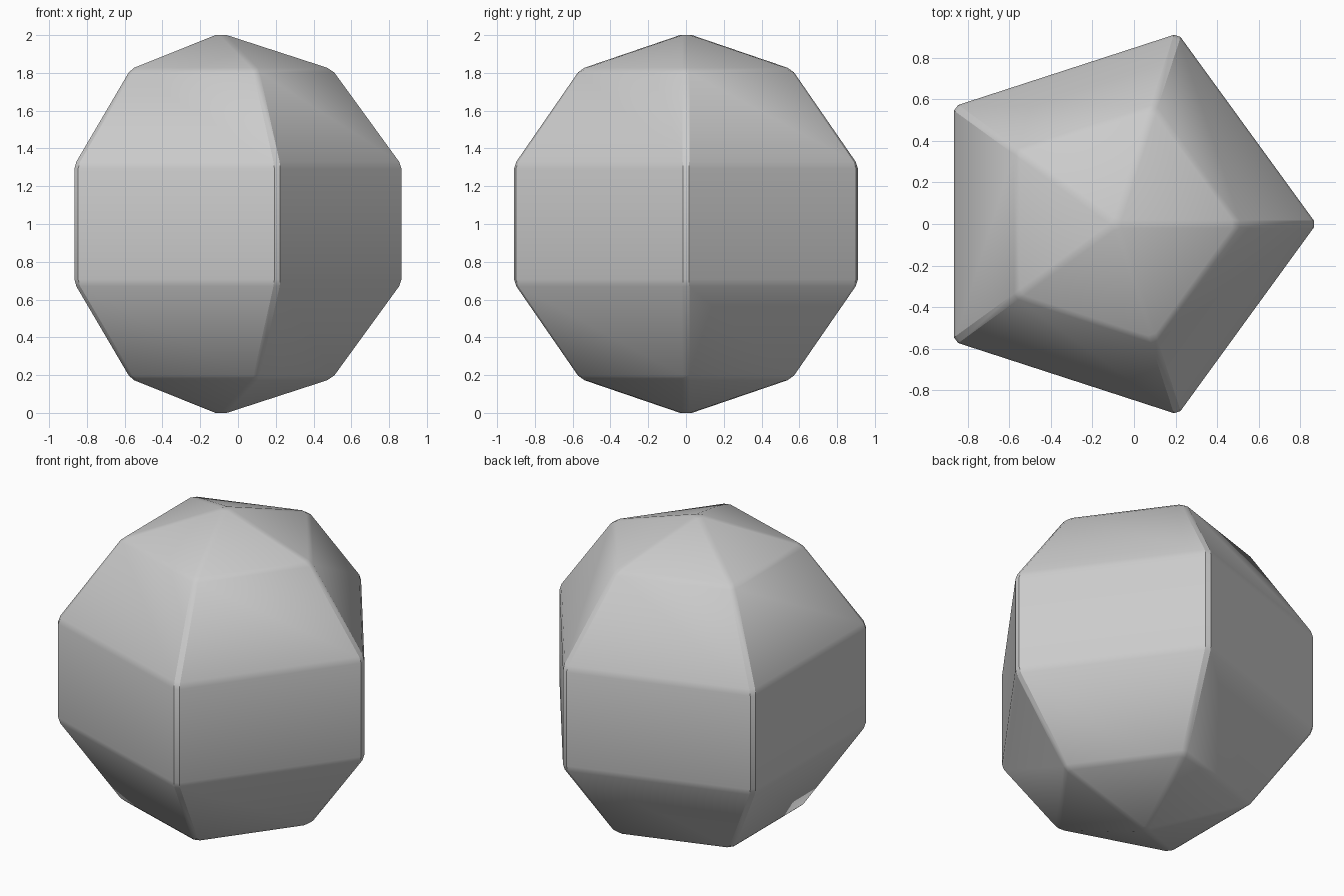
import bpy
from math import radians, sin, cos

if "Cube" in bpy.data.objects:
    bpy.data.objects.remove(bpy.data.objects["Cube"])

BEVEL = 0.02
RADIUS = 1.0133  # the bevel trims the poles back to a height of 2

# Faceted ball: five segments, five rings, one corner towards +x
bpy.ops.mesh.primitive_uv_sphere_add(segments=5, ring_count=5, radius=RADIUS)
ball = bpy.context.object
ball.name = "faceted_ball"

# Narrow chamfer on every edge
bevel = ball.modifiers.new("chamfer", 'BEVEL')
bevel.width = BEVEL
bevel.segments = 1
bevel.limit_method = 'NONE'
bpy.ops.object.modifier_apply(modifier=bevel.name)

# Turn so that a corner points to +x, then centre and stand on the ground
far = max((v.co for v in ball.data.vertices), key=lambda c: c.x)
near = min((v.co for v in ball.data.vertices), key=lambda c: c.x)
verts = ball.data.vertices
max_y = max(v.co.y for v in verts)
min_y = min(v.co.y for v in verts)
if abs(max_y + min_y) > 0.01:
    from mathutils import Matrix
    ball.data.transform(Matrix.Rotation(radians(-90 if max_y > -min_y else 90), 4, 'Z'))
elif far.x < -near.x:
    from mathutils import Matrix
    ball.data.transform(Matrix.Rotation(radians(180), 4, 'Z'))


def shift(axis, from_bottom=False):
    values = [v.co[axis] for v in ball.data.vertices]
    offset = min(values) if from_bottom else (min(values) + max(values)) / 2
    for v in ball.data.vertices:
        v.co[axis] -= offset


shift(0)
shift(1)
shift(2, True)

bpy.ops.object.shade_smooth_by_angle(angle=radians(30))
